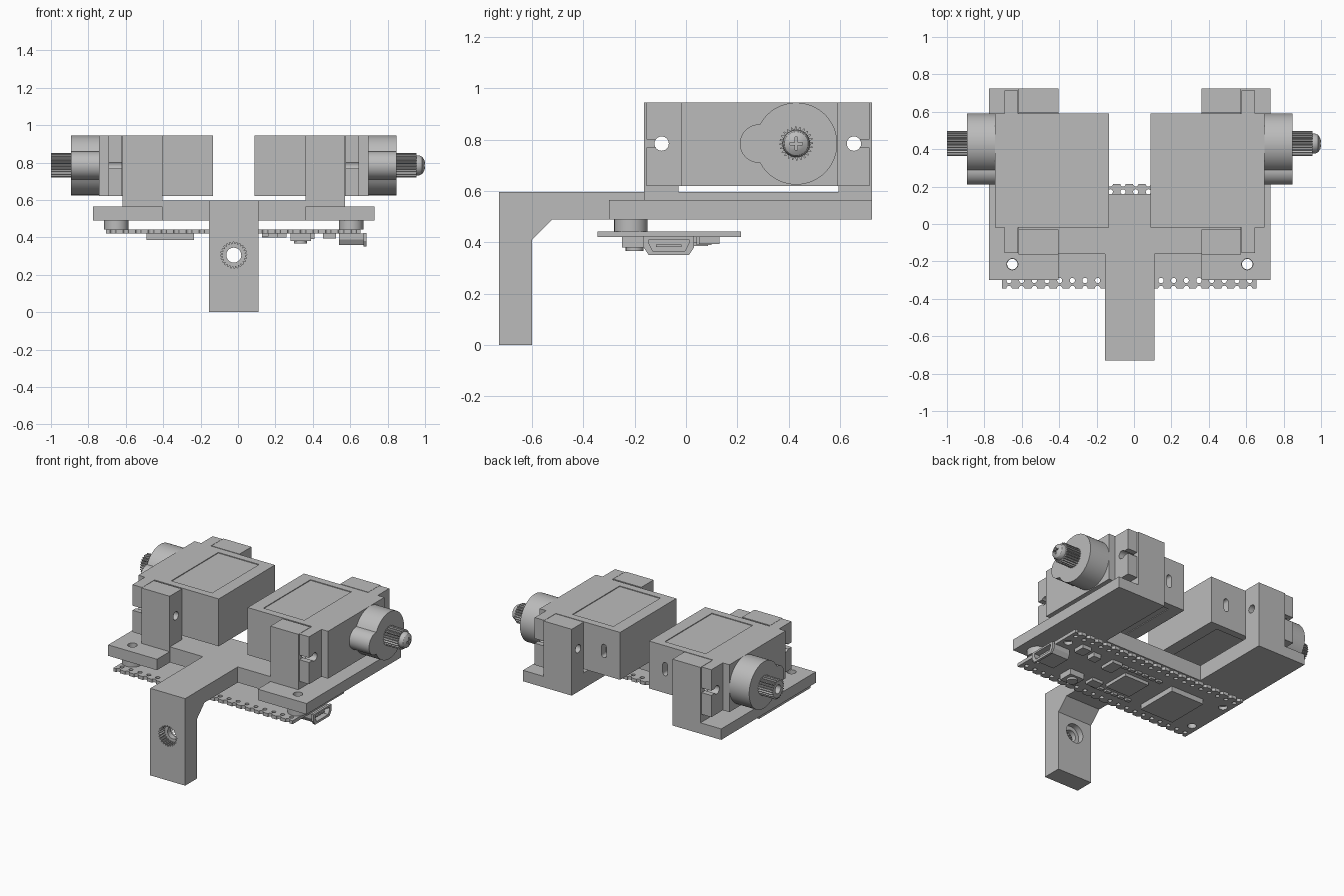
import bpy, bmesh
from math import sin, cos, pi, radians

if "Cube" in bpy.data.objects:
    bpy.data.objects.remove(bpy.data.objects["Cube"])

grey = bpy.data.materials.new("plain grey")
grey.use_nodes = True
grey.diffuse_color = (0.5, 0.5, 0.5, 1)
grey.node_tree.nodes["Principled BSDF"].inputs["Base Color"].default_value = (0.5, 0.5, 0.5, 1)
parts = []


def finish(name, bm):
    bmesh.ops.recalc_face_normals(bm, faces=bm.faces)
    mesh = bpy.data.meshes.new(name)
    bm.to_mesh(mesh)
    bm.free()
    mesh.materials.append(grey)
    obj = bpy.data.objects.new(name, mesh)
    bpy.context.collection.objects.link(obj)
    parts.append(obj)
    return obj


def prism(name, profiles, axis, lo, hi):
    """Extrude closed 2D outlines along an axis (other two axes in xyz order)."""
    bm = bmesh.new()
    lo, hi = min(lo, hi), max(lo, hi)
    for pts in profiles:
        rings = []
        for a in (lo, hi):
            ring = []
            for p in pts:
                co = list(p)
                co.insert("xyz".index(axis), a)
                ring.append(bm.verts.new(co))
            rings.append(ring)
        bm.faces.new(rings[0])
        bm.faces.new(rings[1])
        n = len(pts)
        for i in range(n):
            j = (i + 1) % n
            bm.faces.new((rings[0][i], rings[0][j], rings[1][j], rings[1][i]))
    return finish(name, bm)


def rect(u0, u1, v0, v1):
    u0, u1 = min(u0, u1), max(u0, u1)
    return [(u0, v0), (u1, v0), (u1, v1), (u0, v1)]


def box(name, x0, x1, y0, y1, z0, z1):
    return prism(name, [rect(x0, x1, y0, y1)], "z", z0, z1)


def arc(u, v, r, start=0, end=360, n=32):
    full = end - start == 360
    steps = n if full else n - 1
    angles = [radians(start + (end - start) * i / steps) for i in range(n)]
    return [(u + r * cos(a), v + r * sin(a)) for a in angles]


def gear(u, v, r_in, r_out, teeth=24):
    pts = []
    for i in range(teeth * 4):
        r = r_out if i % 4 < 2 else r_in
        a = 2 * pi * i / (teeth * 4)
        pts.append((u + r * cos(a), v + r * sin(a)))
    return pts


def cut(obj, *cutters):
    for c in cutters:
        mod = obj.modifiers.new("cut", "BOOLEAN")
        mod.operation, mod.solver, mod.object = "DIFFERENCE", "EXACT", c
        bpy.context.view_layer.objects.active = obj
        bpy.ops.object.modifier_apply(modifier=mod.name)
        parts.remove(c)
        bpy.data.objects.remove(c)


CX = -0.0225                      # symmetry plane
BOT, TOP, MID = 0.62, 0.945, 0.785  # servo heights
SHAFT_Y = 0.43
MOUNT_Y = -0.215

# Servo halves: mounting plate, posts, servo body, ears, drum and shaft
for side, s in (("left", 1), ("right", -1)):
    def X(d):
        return CX + s * d

    def sbox(name, d0, d1, *rest):
        return box(f"{side}_{name}", X(d0), X(d1), *rest)

    def sprism(name, profiles, d0, d1):
        return prism(f"{side}_{name}", profiles, "x", X(d0), X(d1))

    plate = sbox("mount_plate", 0.3825, 0.7525, -0.30, 0.725, 0.49, 0.565)
    standoff = prism(f"{side}_standoff", [arc(X(0.628), MOUNT_Y, 0.065)], "z", 0.443, 0.49)
    for part in (plate, standoff):
        cut(part, prism("hole", [arc(X(0.628), MOUNT_Y, 0.03)], "z", 0.3, 0.7))
    sbox("plate_step", 0.3825, 0.595, -0.03, 0.595, 0.565, 0.597)

    body = sbox("servo_body", 0.11, 0.72, -0.02, 0.59, BOT, TOP)
    cut(body,
        sbox("top_recess", 0.195, 0.505, 0.03, 0.54, TOP - 0.005, 1.1),
        sbox("bottom_recess", 0.195, 0.505, 0.03, 0.54, 0.5, BOT + 0.005),
        prism("cable_slot", [arc(X(0.232), MID + 0.028, 0.018, 0, 180, 10)
                             + arc(X(0.232), MID - 0.028, 0.018, 180, 360, 10)], "y", 0.54, 0.7))

    for end, p0, p1, e0, e1, hy, out in (("front", -0.163, -0.03, -0.155, -0.02, -0.095, -0.3),
                                         ("back", 0.595, 0.725, 0.59, 0.715, 0.655, 0.9)):
        post = sbox(f"{end}_post", 0.3825, 0.595, p0, p1, 0.565, TOP)
        cut(post, sprism("hole", [arc(hy, MID, 0.028, n=24)], 0.3, 0.7))
        ear = sbox(f"{end}_ear", 0.597, 0.67, e0, e1, BOT, TOP)
        cut(ear, sprism("hole", [arc(hy, MID, 0.028, n=24)], 0.5, 0.8),
            sprism("slot", [rect(hy, out, MID - 0.016, MID + 0.016)], 0.5, 0.8))

    # Gearbox drum is a large circle merged with a small one
    drum = arc(SHAFT_Y, MID, 0.16, -152, 152, 48) + arc(0.285, MID, 0.075, 94, 266, 20)
    sprism("gear_drum", [drum], 0.72, 0.87)
    shaft = sprism("splined_shaft", [gear(SHAFT_Y, MID, 0.055, 0.066)], 0.87, 0.9775)
    cut(shaft, sprism("bore", [arc(SHAFT_Y, MID, 0.03, n=24)], 0.92, 1.2))

# Domed cross-head screw on the left shaft
bm = bmesh.new()
profile = [(0.93, 0), (0.93, 0.028), (0.955, 0.028), (0.955, 0.053), (0.97, 0.053),
           (0.985, 0.046), (0.995, 0.03), (1.0, 0.016), (1.0, 0)]
verts = [bm.verts.new((x, SHAFT_Y, MID + r)) for x, r in profile]
edges = [bm.edges.new(pair) for pair in zip(verts, verts[1:])]
bmesh.ops.spin(bm, geom=verts + edges, cent=(0, SHAFT_Y, MID), axis=(1, 0, 0),
               angle=2 * pi, steps=32, use_merge=False)
bmesh.ops.remove_doubles(bm, verts=bm.verts, dist=0.0005)
screw = finish("shaft_screw", bm)
cut(screw,
    box("cross_a", 0.983, 1.1, SHAFT_Y - 0.025, SHAFT_Y + 0.025, MID - 0.005, MID + 0.005),
    box("cross_b", 0.983, 1.1, SHAFT_Y - 0.005, SHAFT_Y + 0.005, MID - 0.025, MID + 0.025))

# Central bracket: bent arm with splined socket, and cross bar
arm = prism("bent_arm", [[(-0.73, 0), (-0.60, 0), (-0.60, 0.41), (-0.52, 0.49),
                          (0.16, 0.49), (0.16, 0.597), (-0.73, 0.597)]], "x", CX - 0.1325, CX + 0.1325)
cut(arm,
    prism("socket", [gear(CX, 0.305, 0.059, 0.07)], "y", -0.9, -0.675),
    prism("bore", [arc(CX, 0.305, 0.04)], "y", -0.9, -0.5),
    prism("counterbore", [arc(CX, 0.305, 0.066)], "y", -0.64, -0.5))
for side, s in (("left", 1), ("right", -1)):
    box(f"{side}_cross_bar", CX + s * 0.1325, CX + s * 0.3825, -0.16, 0.16, 0.49, 0.597)

# Circuit board with pin holes, edge notches and mounting holes
Y0, Y1, BZ = -0.345, 0.215, 0.42
board = box("circuit_board", -0.705, 0.655, Y0, Y1, BZ, 0.443)
holes = []
for i in range(20):
    px = -0.025 + (i - 9.5) * 0.0677
    for edge, inner in ((Y0, Y0 + 0.043), (Y1, Y1 - 0.043)):
        holes.append(arc(px, edge, 0.015, n=12))
        holes.append(arc(px, inner, 0.014, n=12))
for mx in (CX - 0.628, CX + 0.628):
    for my in (MOUNT_Y, 0.085):
        holes.append(arc(mx, my, 0.028, n=20))
cut(board, prism("board_holes", holes, "z", 0.3, 0.6))

# Components under the board: name, centre x, y, size x, y, drop
for name, x, y, w, d, h in (
        ("radio_shield", -0.363, -0.065, 0.255, 0.3, 0.035),
        ("main_chip", 0.0, -0.065, 0.187, 0.187, 0.022),
        ("memory_chip", 0.22, 0.05, 0.08, 0.11, 0.022),
        ("crystal", 0.17, -0.18, 0.085, 0.068, 0.02),
        ("regulator", 0.49, 0.09, 0.07, 0.08, 0.026),
        ("inductor", 0.38, 0.07, 0.06, 0.06, 0.03),
        ("button_base", 0.335, -0.2, 0.11, 0.1, 0.04)):
    box(name, x - w / 2, x + w / 2, y - d / 2, y + d / 2, BZ - h, BZ)
prism("button_cap", [arc(0.335, -0.2, 0.035, n=20)], "z", 0.366, 0.381)
for i in range(6):
    for j in (-1, 1):
        x, y = -0.13 + i * 0.055, -0.065 + j * 0.15
        box("small_capacitor", x - 0.018, x + 0.018, y - 0.012, y + 0.012, BZ - 0.014, BZ)

# Port shell with flared lip and hollow socket
UY = -0.067


def port(half, low, high):
    return [(UY - half * 0.8, low), (UY + half * 0.8, low), (UY + half, low + 0.03),
            (UY + half, high), (UY - half, high), (UY - half, low + 0.03)]


for name, half, low, high, x0, x1 in (("port_shell", 0.088, 0.358, 0.42, 0.54, 0.672),
                                      ("port_lip", 0.098, 0.35, 0.424, 0.672, 0.688)):
    shell = prism(name, [port(half, low, high)], "x", x0, x1)
    cut(shell, prism("socket", [port(0.078, 0.366, 0.412)], "x", 0.57, 0.8))
box("port_tongue", 0.565, 0.67, UY - 0.05, UY + 0.05, 0.382, 0.392)

# Smooth curved walls, keep hard edges
bpy.ops.object.select_all(action="DESELECT")
for obj in parts:
    obj.select_set(True)
bpy.context.view_layer.objects.active = parts[0]
bpy.ops.object.shade_smooth_by_angle(angle=radians(25))
